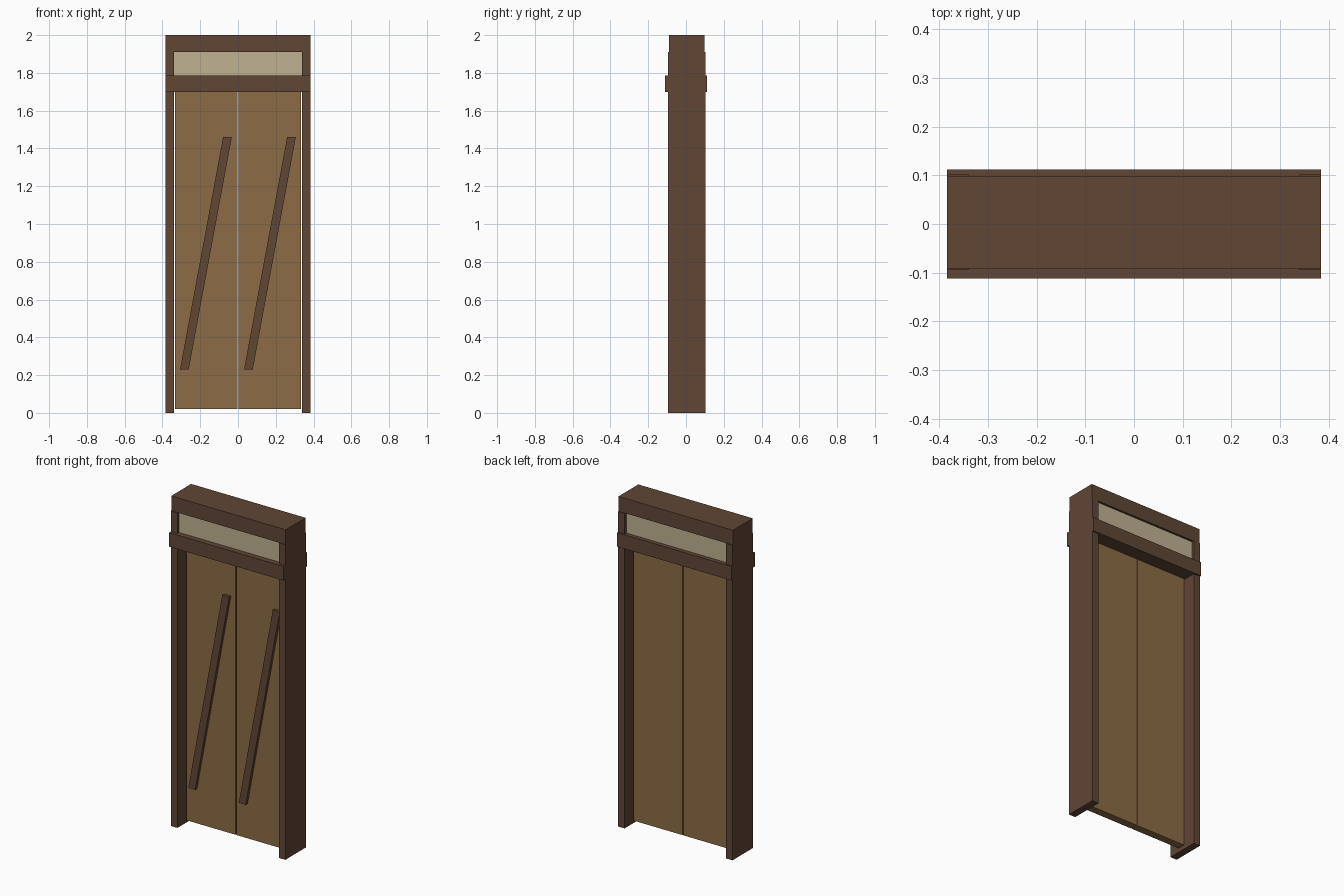
import bpy

if "Cube" in bpy.data.objects:
    bpy.data.objects.remove(bpy.data.objects["Cube"])


def material(name, rgb):
    m = bpy.data.materials.new(name)
    m.diffuse_color = (*rgb, 1)
    m.use_nodes = True
    m.node_tree.nodes["Principled BSDF"].inputs["Base Color"].default_value = m.diffuse_color
    return m


dark_wood = material("dark brown wood", (0.115, 0.061, 0.036))
door_wood = material("light brown wood", (0.262, 0.147, 0.060))
pane = material("cream pane", (0.53, 0.445, 0.29))


def prism(name, profile, y0, y1, mat):
    """Extrude an x-z outline from y0 to y1."""
    n = len(profile)
    verts = [(x, y, z) for y in (y0, y1) for x, z in profile]
    faces = [list(range(n)), list(range(2 * n - 1, n - 1, -1))]
    faces += [[i, i + n, (i + 1) % n + n, (i + 1) % n] for i in range(n)]
    mesh = bpy.data.meshes.new(name)
    mesh.from_pydata(verts, [], faces)
    mesh.materials.append(mat)
    obj = bpy.data.objects.new(name, mesh)
    bpy.context.collection.objects.link(obj)
    return obj


def box(name, x0, x1, y0, y1, z0, z1, mat):
    return prism(name, [(x0, z0), (x1, z0), (x1, z1), (x0, z1)], y0, y1, mat)


# Frame: two posts, head beam and a wider crossbar
box("left_post", -0.384, -0.340, -0.095, 0.103, 0, 1.91, dark_wood)
box("right_post", 0.340, 0.384, -0.095, 0.103, 0, 1.91, dark_wood)
box("head_beam", -0.384, 0.384, -0.091, 0.099, 1.91, 2.0, dark_wood)
box("crossbar", -0.384, 0.384, -0.112, 0.112, 1.70, 1.785, dark_wood)

# Transom pane between crossbar and head beam
box("transom_pane", -0.340, 0.340, -0.078, 0.086, 1.785, 1.91, pane)

# Double doors with a narrow gap between them
box("left_door", -0.333, -0.003, -0.020, 0.027, 0.02, 1.70, door_wood)
box("right_door", 0.003, 0.333, -0.020, 0.027, 0.02, 1.70, door_wood)

# Slanted handles with level ends, front side only
for name, x in (("left_handle", -0.307), ("right_handle", 0.032)):
    outline = [(x, 0.23), (x + 0.046, 0.23), (x + 0.274, 1.46), (x + 0.228, 1.46)]
    prism(name, outline, -0.038, -0.020, dark_wood)
